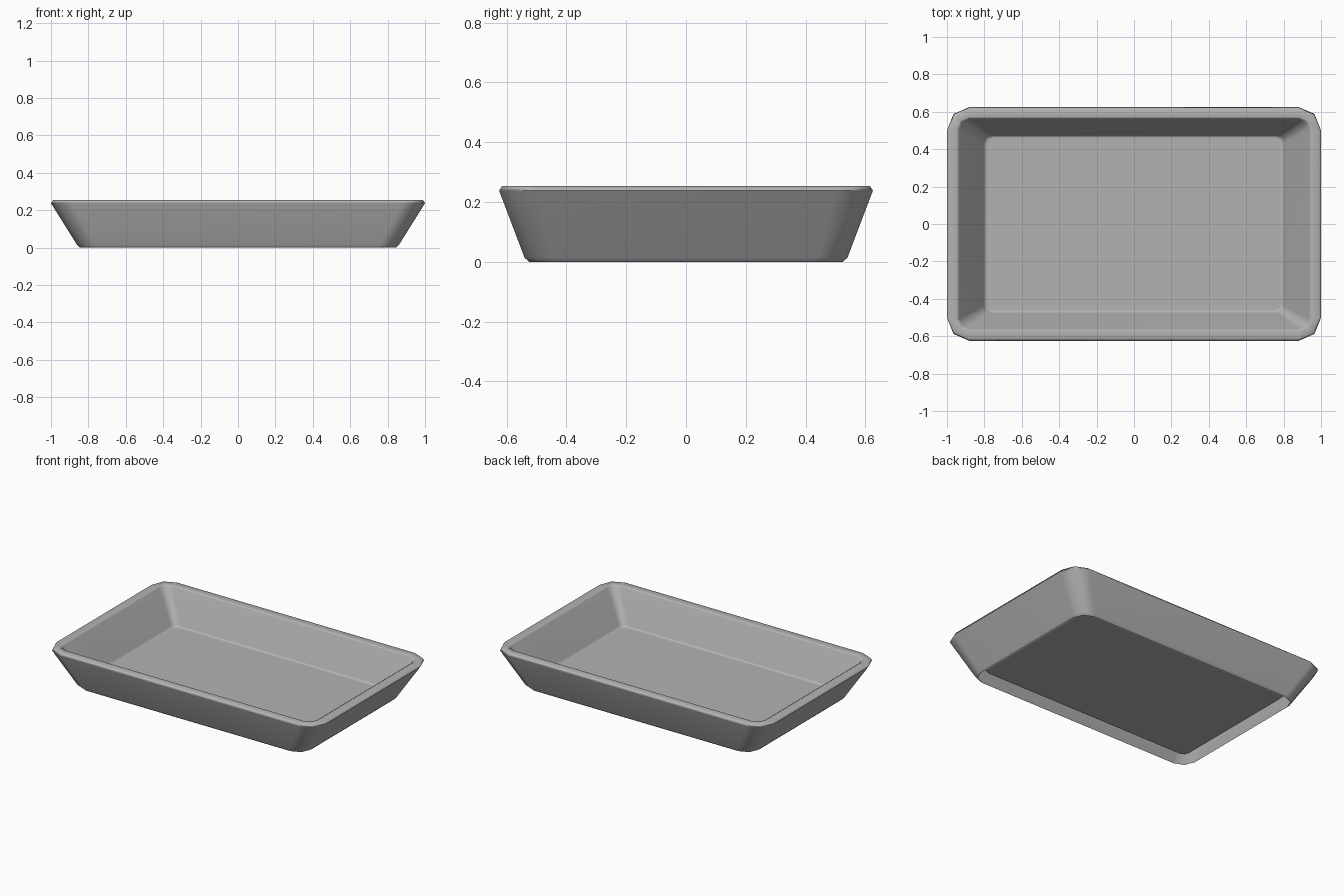
import bpy, bmesh, math

if "Cube" in bpy.data.objects:
    bpy.data.objects.remove(bpy.data.objects["Cube"])

# half x, half y, corner radius x, corner radius y, z : from the foot edge, over the rim, to the inner floor
RINGS = [
    (0.845, 0.525, 0.09, 0.09, 0.0),
    (0.860, 0.540, 0.10, 0.10, 0.014),
    (1.0, 0.625, 0.12, 0.125, 0.238),
    (0.990, 0.615, 0.11, 0.115, 0.254),
    (0.948, 0.572, 0.065, 0.065, 0.254),
    (0.935, 0.562, 0.055, 0.055, 0.246),
    (0.802, 0.475, 0.04, 0.04, 0.052),
    (0.795, 0.470, 0.037, 0.037, 0.044),
    (0.780, 0.460, 0.03, 0.03, 0.040),
]


def ring(bm, hx, hy, rx, ry, z):
    """Rounded rectangle with two segments per corner."""
    verts = []
    for q, (sx, sy) in enumerate([(1, 1), (-1, 1), (-1, -1), (1, -1)]):
        for k in range(3):
            a = math.pi / 2 * q + math.pi / 4 * k
            verts.append(bm.verts.new((sx * (hx - rx) + rx * math.cos(a),
                                       sy * (hy - ry) + ry * math.sin(a), z)))
    return verts


# Tray shell: hollow underneath, only the inner floor closes it
bm = bmesh.new()
loops = [ring(bm, *r) for r in RINGS]
for a, b in zip(loops, loops[1:]):
    for i in range(len(a)):
        j = (i + 1) % len(a)
        bm.faces.new((a[i], a[j], b[j], b[i]))
bm.faces.new(loops[-1])
mesh = bpy.data.meshes.new("tray")
bm.to_mesh(mesh)
bm.free()
tray = bpy.data.objects.new("tray", mesh)
bpy.context.collection.objects.link(tray)

# Grey colour
mat = bpy.data.materials.new("light grey")
mat.diffuse_color = (0.45, 0.45, 0.45, 1)
mat.use_nodes = True
mat.node_tree.nodes["Principled BSDF"].inputs["Base Color"].default_value = mat.diffuse_color
mesh.materials.append(mat)

# Smooth shading that keeps the large faces flat
bpy.context.view_layer.objects.active = tray
tray.select_set(True)
bpy.ops.object.shade_smooth_by_angle(angle=math.radians(60))
tray.modifiers.new("flat_large_faces", 'WEIGHTED_NORMAL').keep_sharp = True
